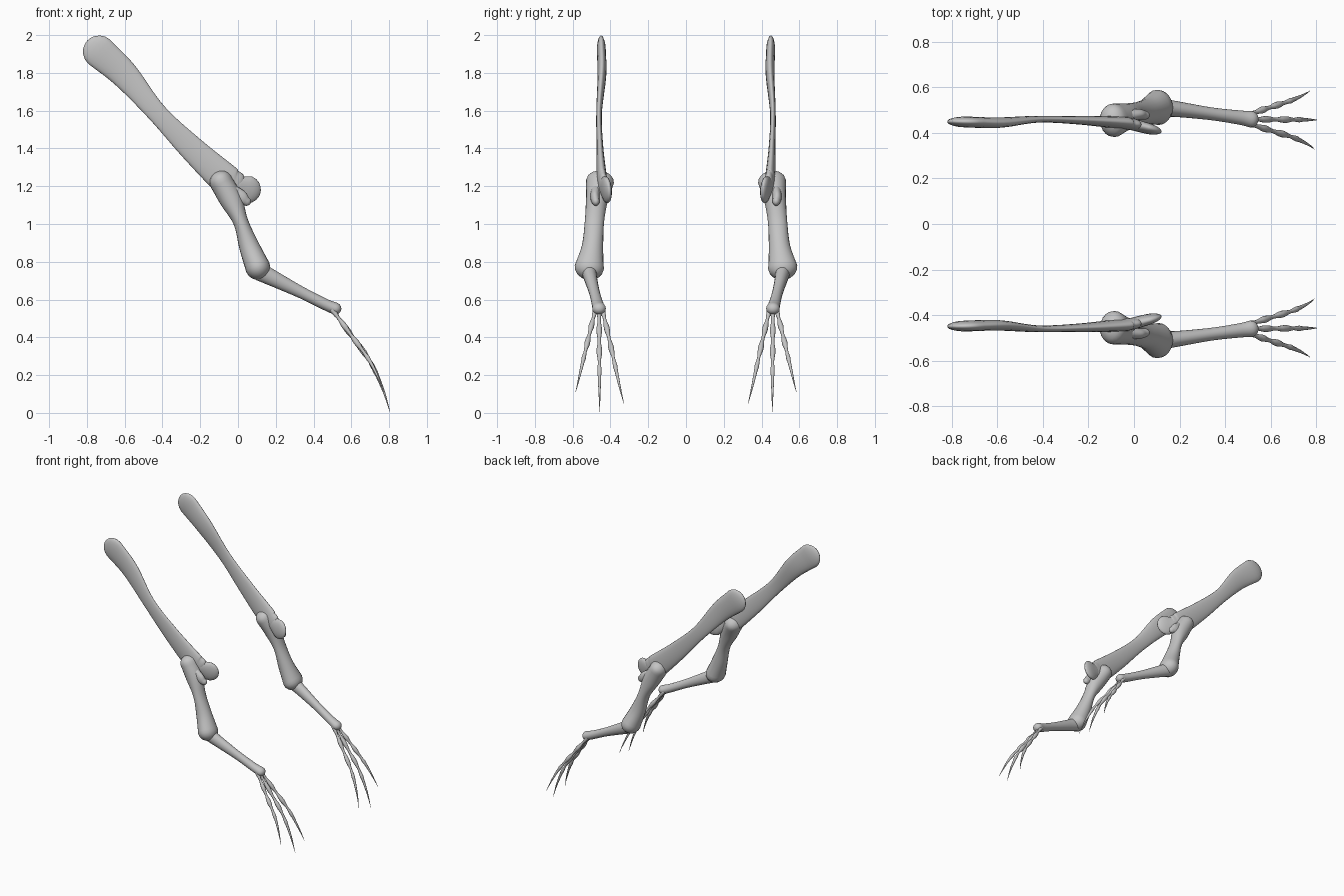
import bpy
import bmesh
import math
from mathutils import Vector

cube = bpy.data.objects.get("Cube")
if cube:
    bpy.data.objects.remove(cube, do_unlink=True)

bone = bpy.data.materials.new("bone_grey")
bone.use_nodes = True
colour = (0.55, 0.55, 0.55, 1)
bone.diffuse_color = colour
bone.node_tree.nodes["Principled BSDF"].inputs["Base Color"].default_value = colour


def spline(rows, steps=6):
    """Catmull-Rom through rows of (x, y, z, half_width, half_depth)."""
    rows = [Vector(r) for r in rows]
    pts = [rows[0] * 2 - rows[1]] + rows + [rows[-1] * 2 - rows[-2]]
    out = []
    for a, b, c, d in zip(pts, pts[1:], pts[2:], pts[3:]):
        for i in range(steps):
            t = i / steps
            out.append((b * 2 + (c - a) * t + (a * 2 - b * 5 + c * 4 - d) * t ** 2
                        + (b * 3 - a - c * 3 + d) * t ** 3) / 2)
    return out + [rows[-1]]


def loft(name, rows, caps=(1, 1), sides=20):
    """Sweep an ellipse along the path and close it with rounded ends."""
    path = spline(rows)
    centres = [Vector(p[:3]) for p in path]
    count = len(path)
    tangents = [(centres[min(i + 1, count - 1)] - centres[max(i - 1, 0)]).normalized()
                for i in range(count)]
    rings = [(c, t, p[3], p[4]) for c, t, p in zip(centres, tangents, path)]

    def dome(ring, sign, cap):
        c, t, w, d = ring
        angles = [math.radians(a) for a in (20, 40, 60, 75, 86)]
        return [(c + t * sign * cap * w * math.sin(a), t, w * math.cos(a), d * math.cos(a))
                for a in angles]

    rings = dome(rings[0], -1, caps[0])[::-1] + rings + dome(rings[-1], 1, caps[1])
    bm = bmesh.new()
    loops = []
    for c, t, w, d in rings:
        across = t.cross(Vector((0, 1, 0))).normalized()
        deep = t.cross(across)
        loops.append([bm.verts.new(c + across * w * math.cos(a) + deep * d * math.sin(a))
                      for a in (math.tau * k / sides for k in range(sides))])
    for lo, hi in zip(loops, loops[1:]):
        for k in range(sides):
            n = (k + 1) % sides
            bm.faces.new((lo[k], lo[n], hi[n], hi[k]))
    bm.faces.new(loops[0])
    bm.faces.new(loops[-1])
    finish(name, bm)


def finish(name, bm):
    bmesh.ops.recalc_face_normals(bm, faces=bm.faces)
    for f in bm.faces:
        f.smooth = True
    mesh = bpy.data.meshes.new(name)
    bm.to_mesh(mesh)
    bm.free()
    mesh.materials.append(bone)
    bpy.context.collection.objects.link(bpy.data.objects.new(name, mesh))


def finger(name, y0, y1, length):
    """Knuckled digit following a shared curve, ending in a thin claw."""
    curve = spline([(0.50, 0, 0.545, 0, 0), (0.60, 0, 0.41, 0, 0), (0.70, 0, 0.27, 0, 0),
                    (0.765, 0, 0.13, 0, 0), (0.805, 0, 0.005, 0, 0)])
    last = round((len(curve) - 1) * length)
    rows = []
    for i in range(last + 1):
        t = i / last
        r = 0.0125 * min(1, 1.9 * (1 - t)) + 0.0008
        if t < 0.62:
            r *= 0.9 + 0.25 * math.cos(math.tau * t / 0.2)
        p = curve[i]
        rows.append((p[0], y0 + (y1 - y0) * t, p[2], r, r))
    loft(name, rows, sides=10)


for side, s in (("front", -1), ("back", 1)):
    # Shoulder blade: long flat paddle
    loft(f"{side}_shoulder_blade", [
        (-0.735, s * 0.448, 1.912, 0.086, 0.024),
        (-0.60, s * 0.445, 1.79, 0.073, 0.023),
        (-0.43, s * 0.460, 1.59, 0.052, 0.015),
        (-0.25, s * 0.456, 1.405, 0.066, 0.018),
        (-0.07, s * 0.446, 1.24, 0.082, 0.027),
        (-0.01, s * 0.438, 1.205, 0.07, 0.026)], caps=(1, 0.5))
    # Rounded plate at the shoulder joint
    loft(f"{side}_shoulder_plate", [
        (0.00, s * 0.436, 1.20, 0.055, 0.026),
        (0.05, s * 0.422, 1.182, 0.073, 0.024)])
    # Upper arm with its crest
    loft(f"{side}_upper_arm", [
        (-0.09, s * 0.455, 1.225, 0.062, 0.074),
        (-0.035, s * 0.472, 1.125, 0.060, 0.058),
        (0.015, s * 0.485, 1.01, 0.040, 0.051),
        (0.06, s * 0.495, 0.88, 0.054, 0.057),
        (0.105, s * 0.512, 0.77, 0.066, 0.078)], caps=(0.9, 1))
    loft(f"{side}_upper_arm_crest", [
        (-0.04, s * 0.475, 1.18, 0.035, 0.028),
        (0.015, s * 0.482, 1.14, 0.038, 0.024),
        (0.045, s * 0.478, 1.12, 0.024, 0.02)])
    # Forearm
    loft(f"{side}_forearm", [
        (0.12, s * 0.512, 0.745, 0.048, 0.040),
        (0.20, s * 0.503, 0.705, 0.041, 0.034),
        (0.34, s * 0.484, 0.635, 0.031, 0.028),
        (0.46, s * 0.468, 0.575, 0.030, 0.031),
        (0.515, s * 0.460, 0.552, 0.032, 0.036)])
    # Three digits
    finger(f"{side}_outer_finger", s * 0.480, s * 0.585, 0.80)
    finger(f"{side}_middle_finger", s * 0.460, s * 0.457, 1.0)
    finger(f"{side}_inner_finger", s * 0.442, s * 0.328, 0.93)
